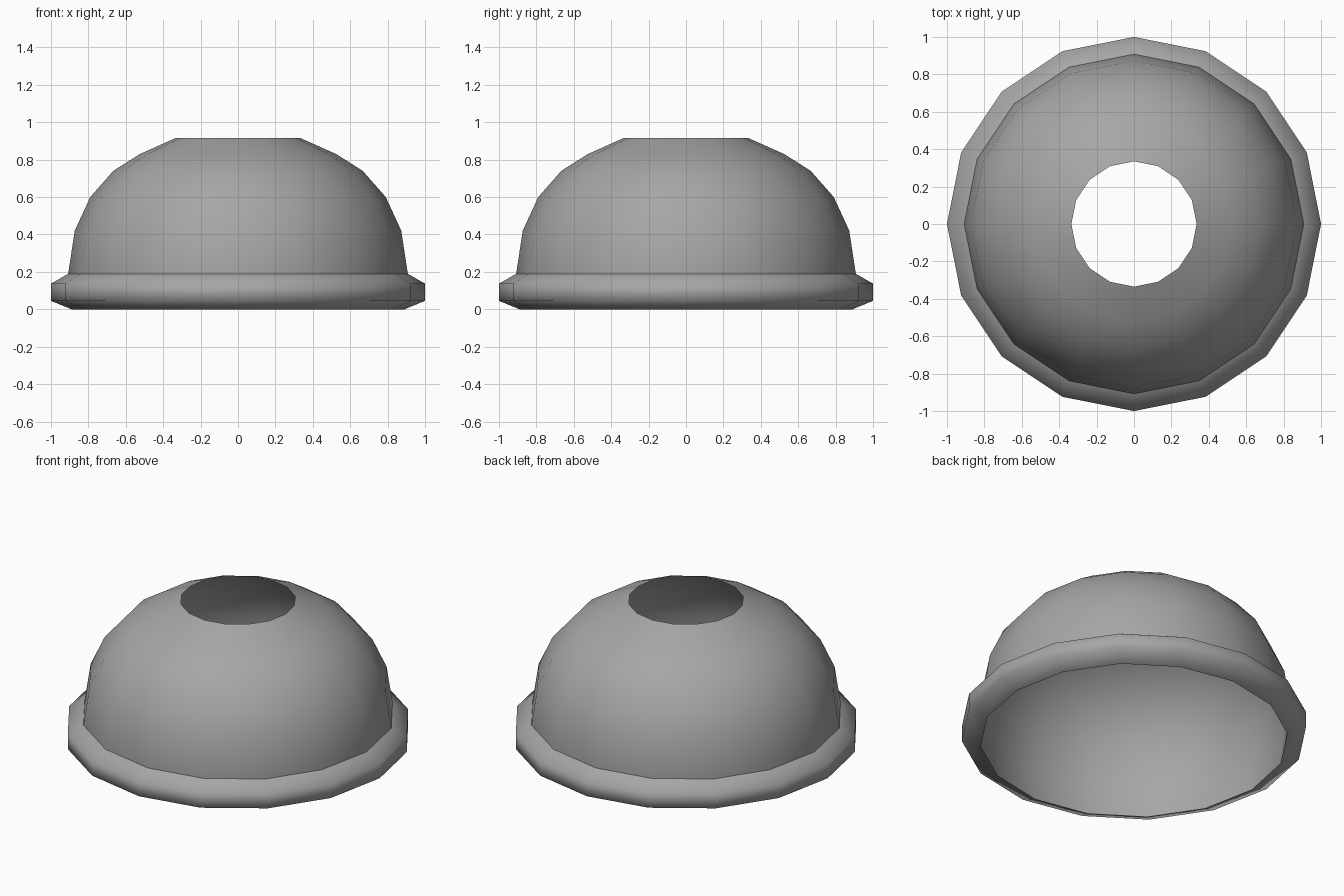
import bpy
import bmesh
import math
from mathutils import Matrix, Vector

if "Cube" in bpy.data.objects:
    bpy.data.objects.remove(bpy.data.objects["Cube"], do_unlink=True)

SIDES = 16

grey = bpy.data.materials.new("plain grey")
grey.use_nodes = True
GREY = (0.38, 0.38, 0.38, 1)
grey.diffuse_color = GREY
grey.node_tree.nodes["Principled BSDF"].inputs["Base Color"].default_value = GREY


def lathe(name, profile):
    """Spin a (radius, height) profile about z into a smooth open shell."""
    bm = bmesh.new()
    verts = [bm.verts.new((r, 0, z)) for r, z in profile]
    edges = [bm.edges.new(pair) for pair in zip(verts, verts[1:])]
    bmesh.ops.spin(bm, geom=verts + edges, cent=(0, 0, 0), axis=(0, 0, 1),
                   angle=math.tau, steps=SIDES)
    bmesh.ops.remove_doubles(bm, verts=bm.verts, dist=0.0005)

    # Face the shell outwards
    bmesh.ops.recalc_face_normals(bm, faces=bm.faces)
    outward = sum(f.normal.xy.dot(f.calc_center_median().xy) for f in bm.faces)
    if outward < 0:
        bmesh.ops.reverse_faces(bm, faces=bm.faces)
    for f in bm.faces:
        f.smooth = True

    mesh = bpy.data.meshes.new(name)
    bm.to_mesh(mesh)
    bm.free()
    mesh.materials.append(grey)
    obj = bpy.data.objects.new(name, mesh)
    bpy.context.collection.objects.link(obj)
    return obj


# Thin dome, open at the bottom and with a round hole in the top
lathe("dome_shell", [(0.89, 0), (0.908, 0.19), (0.873, 0.42), (0.79, 0.6),
                     (0.667, 0.74), (0.525, 0.83), (0.335, 0.915)])

# Rounded lip around the base
lathe("base_lip", [(0.89, 0), (1, 0.045), (1, 0.137), (0.908, 0.19)])
